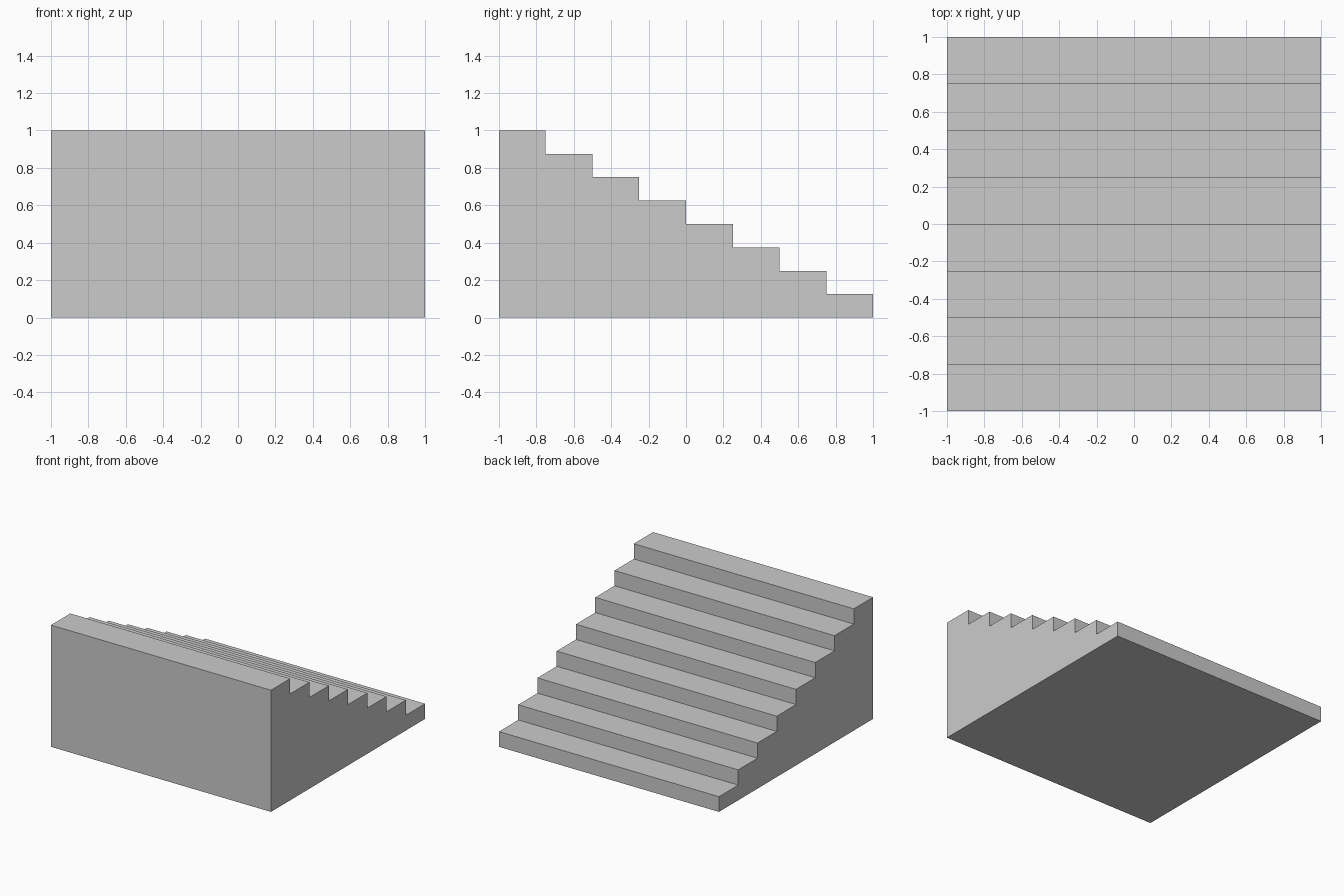
import bpy
import bmesh

if "Cube" in bpy.data.objects:
    bpy.data.objects.remove(bpy.data.objects["Cube"])

STEPS = 8
WIDTH, DEPTH, HEIGHT = 2.0, 2.0, 1.0
run, rise = DEPTH / STEPS, HEIGHT / STEPS

# Stepped side profile (y, z): highest step at the front, lowest at the back
profile = [(-DEPTH / 2, 0.0)]
for i in range(STEPS):
    z = HEIGHT - i * rise
    y = -DEPTH / 2 + i * run
    profile += [(y, z), (y + run, z)]
profile.append((DEPTH / 2, 0.0))

# Extrude the profile across the width
bm = bmesh.new()
side = bm.faces.new([bm.verts.new((-WIDTH / 2, y, z)) for y, z in profile])
result = bmesh.ops.extrude_face_region(bm, geom=[side], use_keep_orig=True)
moved = [g for g in result["geom"] if isinstance(g, bmesh.types.BMVert)]
bmesh.ops.translate(bm, verts=moved, vec=(WIDTH, 0, 0))
bmesh.ops.recalc_face_normals(bm, faces=bm.faces)

mesh = bpy.data.meshes.new("staircase")
bm.to_mesh(mesh)
bm.free()
staircase = bpy.data.objects.new("staircase", mesh)
bpy.context.collection.objects.link(staircase)
